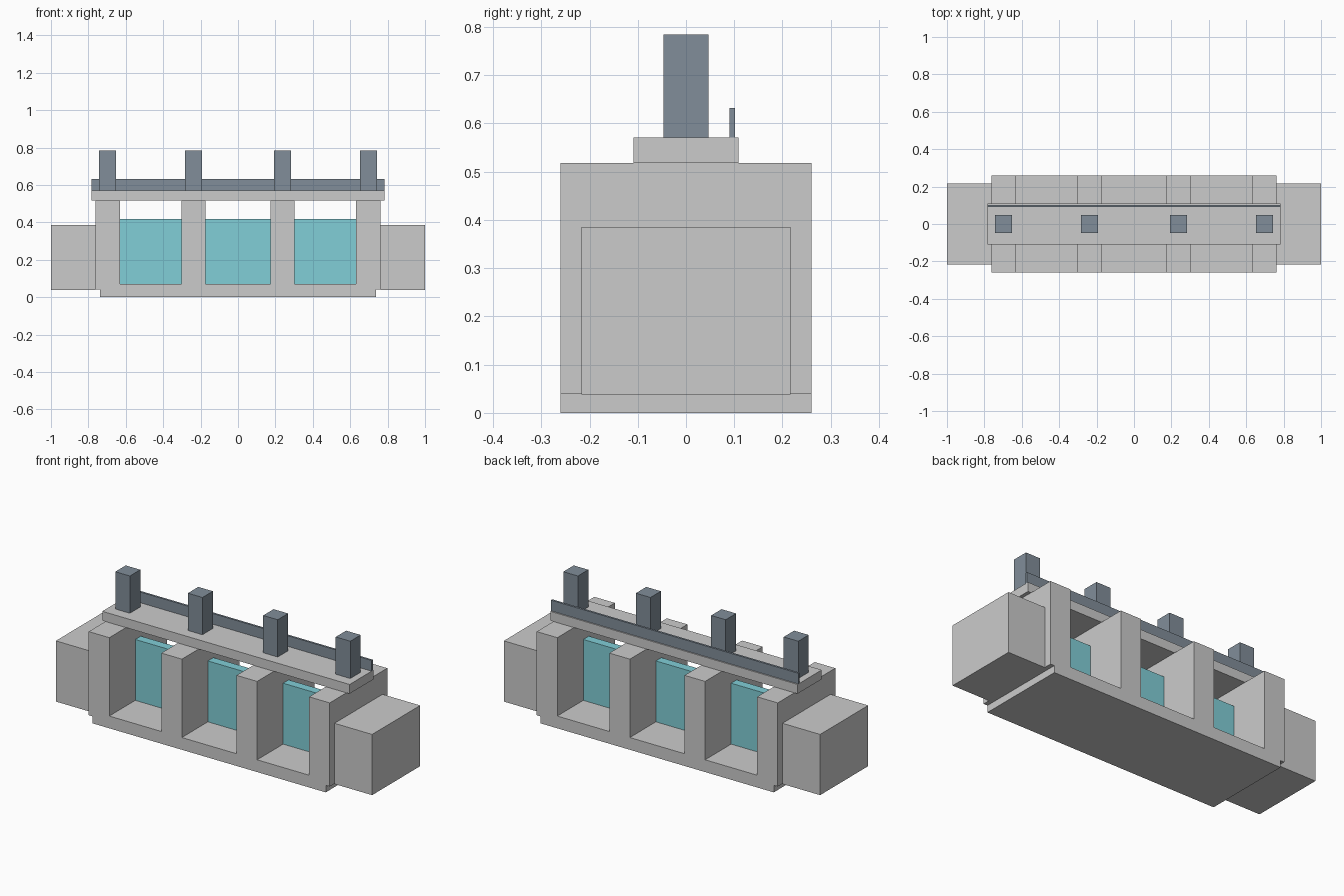
import bpy
import bmesh

if "Cube" in bpy.data.objects:
    bpy.data.objects.remove(bpy.data.objects["Cube"])


def material(name, color):
    m = bpy.data.materials.new(name)
    m.diffuse_color = color
    m.use_nodes = True
    m.node_tree.nodes["Principled BSDF"].inputs["Base Color"].default_value = m.diffuse_color
    return m


def box(name, x, y, z, mat=None):
    """Box from (min, max) ranges on each axis."""
    bm = bmesh.new()
    bmesh.ops.create_cube(bm, size=1)
    for v in bm.verts:
        v.co = [r[0] if c < 0 else r[1] for c, r in zip(v.co, (x, y, z))]
    me = bpy.data.meshes.new(name)
    bm.to_mesh(me)
    bm.free()
    ob = bpy.data.objects.new(name, me)
    bpy.context.collection.objects.link(ob)
    if mat:
        me.materials.append(mat)
    return ob


teal = material("gate_teal", (0.22, 0.62, 0.68, 1))
slate = material("dark_steel", (0.22, 0.27, 0.32, 1))

PIER_X = (-0.697, -0.238, 0.238, 0.697)
PIER_HALF = 0.065

# Foundation slab, its top forms the sill of each bay
box("base_slab", (-0.737, 0.737), (-0.26, 0.26), (0, 0.07))

# Piers with a hoist post above each one
for i, x in enumerate(PIER_X, 1):
    box(f"pier_{i}", (x - PIER_HALF, x + PIER_HALF), (-0.26, 0.26), (0.04, 0.518))
    box(f"hoist_post_{i}", (x - 0.046, x + 0.046), (-0.047, 0.047), (0.57, 0.784), slate)

# Sluice gates filling the bays between the piers
for i, (a, b) in enumerate(zip(PIER_X, PIER_X[1:]), 1):
    box(f"gate_{i}", (a + PIER_HALF, b - PIER_HALF), (-0.025, 0.025), (0.07, 0.418), teal)

# End abutments
box("abutment_left", (-1.0, -0.762), (-0.217, 0.217), (0.038, 0.385))
box("abutment_right", (0.762, 1.0), (-0.217, 0.217), (0.038, 0.385))

# Service deck and its single rear railing
box("deck", (-0.782, 0.782), (-0.109, 0.109), (0.518, 0.571))
box("railing", (-0.782, 0.782), (0.09, 0.102), (0.571, 0.632), slate)
